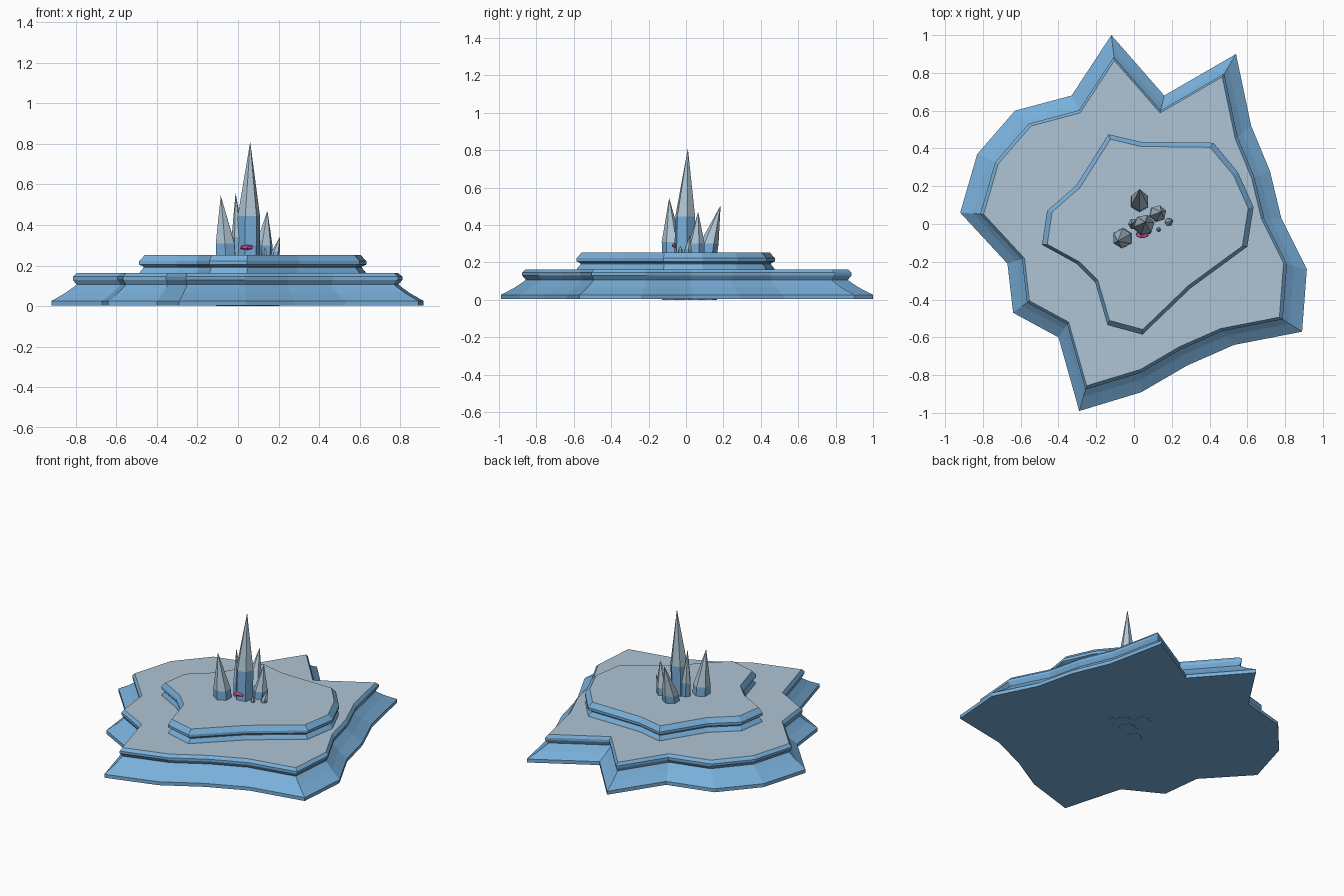
import bpy, bmesh, math
from mathutils import Vector

if "Cube" in bpy.data.objects:
    bpy.data.objects.remove(bpy.data.objects["Cube"])


def material(name, rgb):
    m = bpy.data.materials.new(name)
    m.diffuse_color = (*rgb, 1)
    m.use_nodes = True
    m.node_tree.nodes["Principled BSDF"].inputs["Base Color"].default_value = m.diffuse_color
    return m


BLUE = material("ice_blue", (0.19, 0.43, 0.70))
PALE = material("pale_ice", (0.43, 0.56, 0.66))
PINK = material("pink", (0.80, 0.08, 0.40))


def finish(name, bm, mats):
    bmesh.ops.recalc_face_normals(bm, faces=bm.faces[:])
    me = bpy.data.meshes.new(name)
    bm.to_mesh(me)
    bm.free()
    for m in mats:
        me.materials.append(m)
    ob = bpy.data.objects.new(name, me)
    bpy.context.collection.objects.link(ob)
    return ob


def bridge(bm, a, b):
    n = len(a)
    return [bm.faces.new((a[i], a[(i + 1) % n], b[(i + 1) % n], b[i])) for i in range(n)]


def tier(name, outline, centre, profile):
    """Loft the outline through (scale, z) profile steps; flat top is pale."""
    bm = bmesh.new()
    cx, cy = centre
    rings = [[bm.verts.new((cx + (x - cx) * s, cy + (y - cy) * s, z)) for x, y in outline]
             for s, z in profile]
    for a, b in zip(rings, rings[1:]):
        bridge(bm, a, b)
    bm.faces.new(rings[0][::-1])
    bm.faces.new(rings[-1]).material_index = 1
    return finish(name, bm, [BLUE, PALE])


def crystal(name, base, tip, radius, shoulder, turn=0.0, sides=6):
    """Leaning prism with a long pointed tip, rooted in the ground."""
    bm = bmesh.new()
    base, tip = Vector((*base, 0.25)), Vector(tip)
    t = (shoulder - 0.25) / (tip.z - 0.25)
    mid = base.lerp(tip, t * 0.6)
    rings = []
    for c, z, r in ((base, 0.0, radius), (base, 0.25, radius), (mid, shoulder, radius * 0.98)):
        rings.append([bm.verts.new((c.x + r * math.cos(turn + math.tau * i / sides),
                                    c.y + r * math.sin(turn + math.tau * i / sides), z))
                      for i in range(sides)])
    for a, b in zip(rings, rings[1:]):
        bridge(bm, a, b)
    bm.faces.new(rings[0][::-1])
    apex = bm.verts.new(tip)
    for i in range(sides):
        f = bm.faces.new((rings[-1][i], rings[-1][(i + 1) % sides], apex))
        f.material_index = 1
    return finish(name, bm, [BLUE, PALE])


# Lower jagged ice slab with flared foot and lip
lower = [(-.12, 1.0), (-.33, .68), (-.63, .60), (-.83, .37), (-.92, .06), (-.67, -.21),
         (-.64, -.47), (-.40, -.60), (-.29, -.99), (.04, -.89), (.28, -.75), (.53, -.64),
         (.89, -.57), (.915, -.24), (.78, .03), (.72, .28), (.62, .52), (.54, .90), (.16, .68)]
tier("lower_slab", lower, (0, 0),
     [(1, .003), (1, .026), (.98, .036), (.925, .065), (.88, .095), (.865, .106),
      (.885, .13), (.885, .145), (.865, .163)])

# Upper slab
upper = [(-.135, .475), (-.305, .205), (-.46, .07), (-.487, -.11), (-.305, -.21), (-.205, -.31),
         (-.14, -.535), (.045, -.585), (.30, -.34), (.60, -.12), (.633, .09), (.55, .275),
         (.42, .43), (.035, .435)]
tier("upper_slab", upper, (.07, -.05),
     [(1, .16), (.99, .17), (.96, .19), (.965, .196), (1, .205), (1, .222), (.95, .252)])

# Crystal cluster: base centre, tip, radius, shoulder height, rotation
cluster = {
    "main_crystal": ((.052, -.008), (.06, .01, .81), .057, .445, .2),
    "left_crystal": ((-.06, -.075), (-.085, -.09, .545), .054, .31, .5),
    "back_crystal": ((.03, .115), (.03, .185, .505), .052, .30, .52),
    "thin_crystal": ((.0, -.0), (-.012, .0, .56), .03, .34, .0),
    "right_crystal": ((.125, .055), (.145, .065, .47), .045, .30, .3),
    "small_crystal": ((.183, .01), (.208, .02, .345), .021, .27, .1),
    "tiny_crystal": ((.13, -.03), (.132, -.03, .29), .012, .265, .4),
}
for name, args in cluster.items():
    crystal(name, *args)

# Pink flattened gem on the front of the main crystal
bm = bmesh.new()
bmesh.ops.create_icosphere(bm, subdivisions=1, radius=1)
bmesh.ops.scale(bm, vec=(.04, .022, .014), verts=bm.verts)
bmesh.ops.translate(bm, vec=(.044, -.055, .29), verts=bm.verts)
finish("pink_gem", bm, [PINK])
